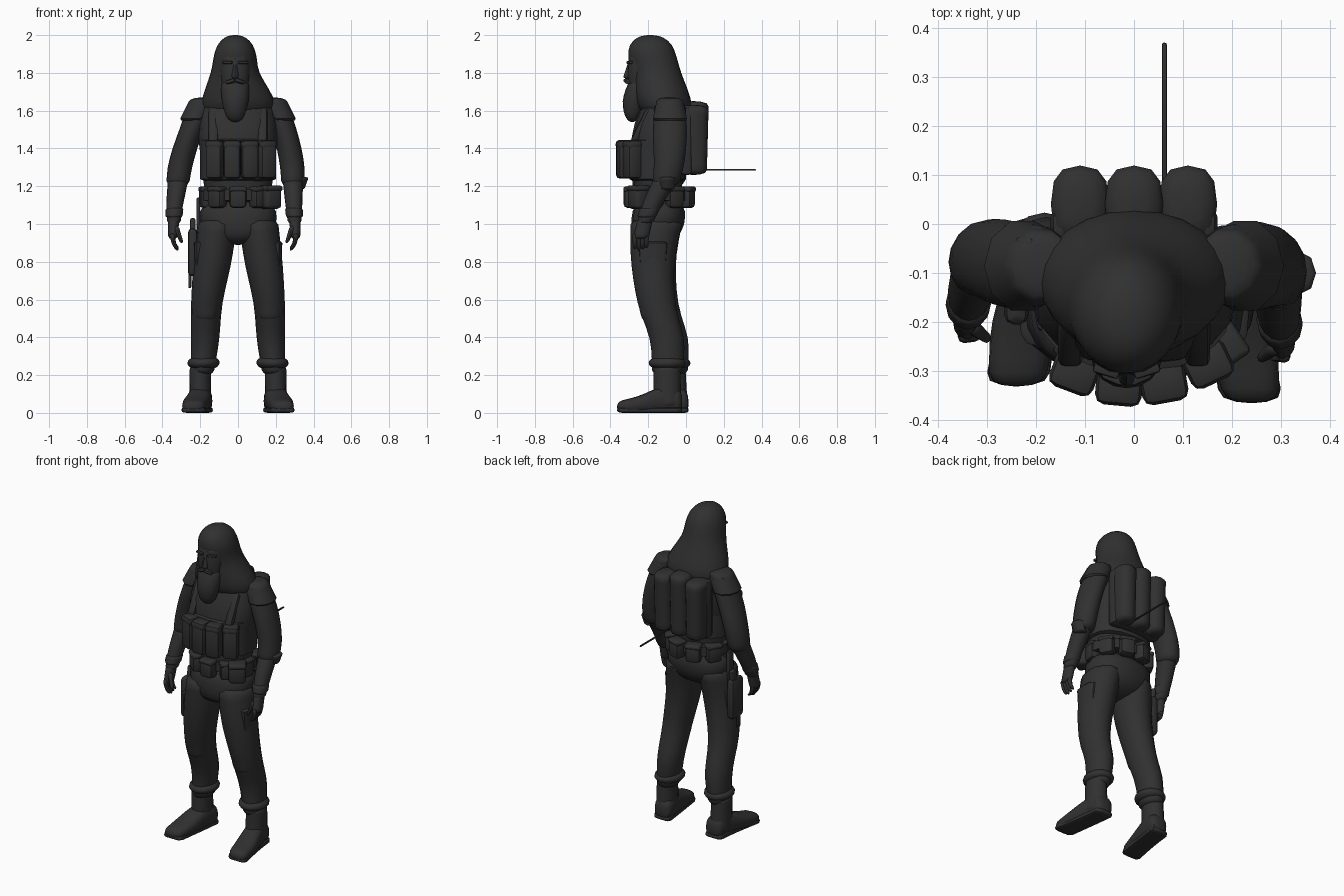
import bpy, bmesh
from math import cos, sin, pi, copysign, sqrt
from mathutils import Vector

cube = bpy.data.objects.get("Cube")
if cube:
    bpy.data.objects.remove(cube, do_unlink=True)

material = bpy.data.materials.new("charcoal")
material.use_nodes = True
charcoal = (.03, .03, .03, 1)
material.diffuse_color = charcoal
material.node_tree.nodes["Principled BSDF"].inputs["Base Color"].default_value = charcoal


def finish(name, bm):
    """Turn the bmesh into a shaded object."""
    bmesh.ops.recalc_face_normals(bm, faces=bm.faces[:])
    mesh = bpy.data.meshes.new(name)
    bm.to_mesh(mesh)
    bm.free()
    mesh.materials.append(material)
    obj = bpy.data.objects.new(name, mesh)
    bpy.context.collection.objects.link(obj)
    bpy.ops.object.select_all(action='DESELECT')
    obj.select_set(True)
    bpy.context.view_layer.objects.active = obj
    bpy.ops.object.shade_smooth_by_angle(angle=pi / 4)
    return obj


def blend(keys, amount):
    """Smooth spline through the key sections."""
    last = len(keys) - 1
    index = min(int(amount * last), last - 1)
    t = amount * last - index
    before, start = keys[max(index - 1, 0)], keys[index]
    end, after = keys[index + 1], keys[min(index + 2, last)]
    section = []
    for p, a, b, n in zip(before, start, end, after):
        pull, push = (b - p) / 2, (n - a) / 2
        bend = b - a
        section.append(a + pull * t + (3 * bend - 2 * pull - push) * t * t
                       + (pull + push - 2 * bend) * t ** 3)
    return section


def sweep(name, *keys, pose=None, forward=False, boxy=1, cap=.1, sides=16, steps=14):
    """Round-ended solid through sections (x, y, z, half width, half depth)."""
    bm = bmesh.new()
    loops = []
    for step in range(steps + 1):
        amount = (1 - cos(pi * step / steps)) / 2
        x, y, z, width, depth = blend(keys, amount)
        inset = 1 - min(1, min(amount, 1 - amount) / cap)
        scale = max(.1, sqrt(1 - inset * inset))
        loop = []
        for side in range(sides):
            turn = 2 * pi * side / sides
            across = scale * width * copysign(abs(cos(turn)) ** boxy, cos(turn))
            along = scale * depth * copysign(abs(sin(turn)) ** boxy, sin(turn))
            offset = (across, 0, along) if forward else (across, along, 0)
            point = Vector((x, y, z)) + Vector(offset)
            loop.append(bm.verts.new(pose(point) if pose else point))
        loops.append(loop)
    for low, high in zip(loops, loops[1:]):
        for side in range(sides):
            other = (side + 1) % sides
            bm.faces.new((low[side], low[other], high[other], high[side]))
    bm.faces.new(loops[0])
    bm.faces.new(loops[-1])
    return finish(name, bm)


def pouch(name, centre, size, turn=0, tilt=0, lean=0, bevel=.02):
    """Soft bevelled box."""
    bm = bmesh.new()
    bmesh.ops.create_cube(bm, size=1)
    bmesh.ops.scale(bm, vec=size, verts=bm.verts[:])
    bmesh.ops.bevel(bm, geom=bm.edges[:], offset=min(bevel, min(size) * .4),
                    segments=2, profile=.5, affect='EDGES')
    obj = finish(name, bm)
    obj.location = centre
    obj.rotation_euler = (tilt, lean, turn)


def flap_pouch(name, centre, size, turn):
    """Pouch with a closing flap over its top."""
    x, y, z = centre
    width, depth, height = size
    pouch(name, centre, size, turn)
    pouch(name + "_flap", (x, y, z + height * .4),
          (width * 1.06, depth * 1.06, height * .25), turn)


# Torso, pelvis, vest and belt
sweep("torso", (0, -.15, 1.1, .17, .12), (0, -.15, 1.3, .19, .14),
      (0, -.13, 1.5, .21, .15), (0, -.1, 1.68, .17, .11), boxy=.85)
sweep("pelvis", (0, -.17, .89, .12, .1), (0, -.15, 1, .2, .14),
      (0, -.14, 1.14, .19, .13), boxy=.85, cap=.3)
sweep("vest", (0, -.15, 1.22, .2, .15), (0, -.15, 1.46, .2, .15), boxy=.8)
sweep("belt", (0, -.14, 1.12, .2, .15), (0, -.14, 1.19, .2, .15), boxy=.85)

# Row of magazine pouches wrapped over the chest
for number in range(4):
    x = .09 * (number - 1.5) + .015
    flap_pouch("chest_pouch", (x, -.33 + 2 * x * x, 1.34), (.09, .08, .2), turn=3 * x)

# Belt pouches set around the waist
for number in range(9):
    angle = 2 * pi * (number + .75) / 9
    x, y = .17 * cos(angle), -.14 + .155 * sin(angle)
    flap_pouch("belt_pouch", (x, y, 1.14), (.09, .07, .11), turn=angle - pi / 2)
flap_pouch("side_pouch", (.17, -.25, 1.14), (.1, .09, .12), turn=.6)

# Three tall packs on the back, with the rod
pouch("back_plate", (0, 0, 1.44), (.34, .07, .36))
for place in (-1, 0, 1):
    x, top = .11 * place, 1.65 - .02 * abs(place)
    sweep("back_pack", (x, .04, 1.26, .055, .07), (x, .04, top, .06, .08),
          boxy=.75, sides=12)
pouch("rod", (.062, .22, 1.287), (.01, .3, .01))

# Hair, face and beard
middle = -.015
sweep("hair", (0, -.1, 1.55, .2, .13), (0, -.12, 1.66, .19, .145),
      (middle, -.155, 1.8, .13, .13), (middle, -.18, 1.9, .11, .125),
      (middle, -.19, 2, .08, .1), cap=.2, sides=24, steps=20)
sweep("cap_front", (middle, -.21, 1.86, .1, .1), (middle, -.19, 1.98, .07, .09), cap=.2)
sweep("face", (middle, -.23, 1.66, .06, .07), (middle, -.235, 1.8, .08, .075),
      (middle, -.23, 1.9, .08, .07), boxy=.85)
sweep("beard", (middle, -.285, 1.54, .04, .03), (middle, -.275, 1.65, .07, .06),
      (middle, -.25, 1.78, .075, .045), cap=.25)
sweep("nose", (middle, -.31, 1.77, .02, .025), (middle, -.295, 1.86, .01, .01),
      cap=.2, sides=8)
for side in (-1, 1):
    pouch("brow", (middle + side * .04, -.295, 1.855), (.055, .03, .016), turn=side * .3)
    pouch("cheek", (middle + side * .045, -.28, 1.795), (.035, .03, .03), turn=side * .6)
    pouch("moustache", (middle + side * .025, -.31, 1.755), (.05, .03, .02),
          turn=side * .4, lean=side * .3)
    pouch("shoulder_strap", (side * .13, -.235, 1.52), (.05, .04, .2), tilt=-.45)


def leg_pose(side):
    """The right leg stands a little further back."""
    def pose(point):
        drop = max(0, 1 - point.z)
        back = .035 * drop if side < 0 else 0
        return Vector((side * point.x, point.y + back, point.z))
    return pose


def arm_pose(side):
    """The right arm hangs wider and further back."""
    def pose(point):
        drop = max(0, 1.5 - point.z) / 10 if side < 0 else 0
        spread = min(.04, drop)
        return Vector((side * (point.x + spread), point.y + spread, point.z))
    return pose


for side, word in ((1, "left_"), (-1, "right_")):
    leg, arm = leg_pose(side), arm_pose(side)

    # Trouser leg with knee pad, gathered hem and thigh pocket
    sweep(word + "leg", (.19, -.1, .2, .06, .08), (.175, -.1, .38, .074, .09),
          (.165, -.155, .58, .083, .1), (.135, -.175, .8, .1, .115),
          (.105, -.155, 1.03, .105, .14), pose=leg, cap=.05, steps=20)
    sweep(word + "knee_pad", (.17, -.18, .48, .06, .05), (.16, -.215, .65, .065, .055),
          pose=leg, cap=.25, sides=12)
    sweep(word + "hem_fold", (.185, -.1, .23, .085, .1), (.18, -.1, .3, .085, .095),
          pose=leg, cap=.5)
    sweep(word + "thigh_pocket", (.19, -.175, .76, .04, .07), (.185, -.175, .91, .05, .08),
          pose=leg, boxy=.6, sides=12)

    # Boot shaft, foot and sole
    sweep(word + "boot_shaft", (.2, -.1, .03, .06, .075), (.2, -.1, .25, .055, .07), pose=leg)
    sweep(word + "boot_foot", (.19, -.02, .06, .055, .06), (.2, -.12, .07, .06, .07),
          (.225, -.25, .045, .067, .045), (.24, -.365, .03, .055, .03),
          pose=leg, forward=True, boxy=.75)
    sweep(word + "boot_sole", (.19, -.02, .015, .06, .015), (.21, -.18, .015, .06, .015),
          (.24, -.365, .015, .065, .015), pose=leg, forward=True, boxy=.5)

    # Sleeve, forearm, cuff and shoulder flap
    sweep(word + "sleeve", (.29, -.11, 1.2, .06, .07), (.285, -.09, 1.32, .065, .08),
          (.25, -.085, 1.48, .066, .09), (.18, -.085, 1.66, .075, .08), pose=arm)
    sweep(word + "forearm", (.3, -.22, 1, .035, .04), (.295, -.17, 1.12, .046, .055),
          (.29, -.1, 1.25, .055, .065), pose=arm)
    sweep(word + "cuff", (.3, -.21, 1.03, .045, .05), (.295, -.19, 1.09, .047, .054),
          pose=arm, cap=.3, sides=12)
    sweep(word + "shoulder_flap", (.235, -.085, 1.54, .08, .1), (.18, -.085, 1.67, .07, .07),
          pose=arm, cap=.2, sides=10)

    # Hand with curled fingers and thumb
    sweep(word + "palm", (.305, -.24, .92, .025, .042), (.3, -.215, 1.03, .03, .04),
          pose=arm, cap=.25, sides=12)
    for finger in range(4):
        y = -.27 + finger * .02
        tip = .86 + .007 * abs(finger - 1)
        sweep(word + "finger", (.28, y, tip, .01, .01), (.3, y, .9, .012, .012),
              (.308, y, .95, .014, .014), pose=arm, cap=.2, sides=8, steps=8)
    sweep(word + "thumb", (.258, -.275, .9, .01, .01), (.29, -.25, .99, .016, .016),
          pose=arm, cap=.2, sides=8, steps=8)

# Loose fold at the left elbow and patch on the right shoulder
sweep("elbow_fold", (.315, -.1, 1.18, .035, .04), (.34, -.1, 1.25, .035, .045),
      cap=.2, sides=8)
pouch("shoulder_patch", (-.22, -.07, 1.645), (.045, .09, .03), lean=-.5)

# Thigh holster with its grip, drop strap and tip
pouch("holster", (-.24, -.15, .85), (.05, .11, .25))
pouch("holster_grip", (-.24, -.13, .98), (.03, .05, .1), tilt=-.2)
pouch("holster_strap", (-.21, -.14, 1.04), (.02, .05, .2))
pouch("holster_tip", (-.255, -.16, .71), (.016, .025, .1))
